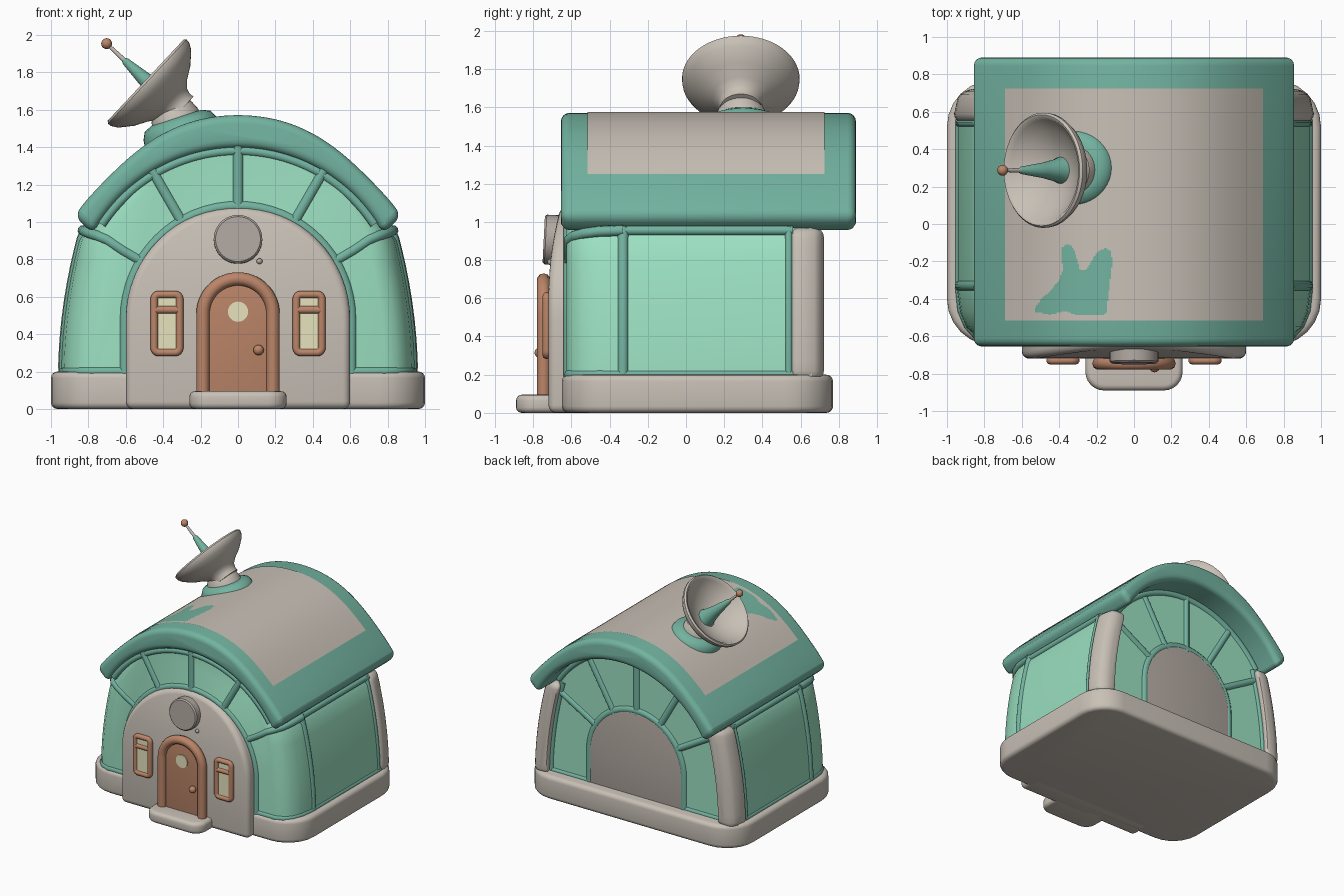
import bpy, bmesh, math
from mathutils import Vector

if "Cube" in bpy.data.objects:
    bpy.data.objects.remove(bpy.data.objects["Cube"])


def material(name, rgb):
    m = bpy.data.materials.new(name)
    m.diffuse_color = (*rgb, 1)
    m.use_nodes = True
    m.node_tree.nodes["Principled BSDF"].inputs["Base Color"].default_value = m.diffuse_color
    return m


GREY = material("warm grey", (0.58, 0.53, 0.47))
DARK = material("dull grey", (0.44, 0.39, 0.355))
TEAL = material("teal", (0.17, 0.45, 0.35))
MINT = material("mint", (0.33, 0.75, 0.54))
BROWN = material("brown", (0.5, 0.235, 0.14))
CREAM = material("pale yellow", (0.85, 0.82, 0.55))


def finish(name, bm, *mats):
    bmesh.ops.recalc_face_normals(bm, faces=bm.faces[:])
    me = bpy.data.meshes.new(name)
    bm.to_mesh(me)
    bm.free()
    for m in mats:
        me.materials.append(m)
    ob = bpy.data.objects.new(name, me)
    bpy.context.collection.objects.link(ob)
    return ob


def prism(name, pts, lo, hi, mat, bevel=0.0, axis='y', warp=None):
    """Extrude an outline along y (or z) and round its sharp edges."""
    bm = bmesh.new()
    at = (lambda p, d: (p[0], d, p[1])) if axis == 'y' else (lambda p, d: (p[0], p[1], d))
    a = [bm.verts.new(at(p, lo)) for p in pts]
    b = [bm.verts.new(at(p, hi)) for p in pts]
    bm.faces.new(a)
    bm.faces.new(b[::-1])
    for i in range(len(pts)):
        j = (i + 1) % len(pts)
        bm.faces.new((a[i], b[i], b[j], a[j]))
    bmesh.ops.recalc_face_normals(bm, faces=bm.faces[:])
    if bevel:
        sharp = [e for e in bm.edges if e.calc_face_angle(0) > 0.6]
        bmesh.ops.bevel(bm, geom=sharp, offset=bevel, segments=4, profile=0.5, affect='EDGES')
    if warp:
        for v in bm.verts:
            v.co += Vector(warp(*v.co))
    return finish(name, bm, mat)


def tube(name, pts, r, mat, closed=False):
    cu = bpy.data.curves.new(name, 'CURVE')
    cu.dimensions = '3D'
    cu.bevel_depth, cu.bevel_resolution, cu.use_fill_caps = r, 3, True
    sp = cu.splines.new('POLY')
    sp.points.add(len(pts) - 1)
    for q, p in zip(sp.points, pts):
        q.co = (*p, 1)
    sp.use_cyclic_u = closed
    tmp = bpy.data.objects.new(name + "_path", cu)
    bpy.context.collection.objects.link(tmp)
    me = bpy.data.meshes.new_from_object(tmp.evaluated_get(bpy.context.evaluated_depsgraph_get()))
    bpy.data.objects.remove(tmp)
    me.materials.clear()
    me.materials.append(mat)
    bpy.context.collection.objects.link(bpy.data.objects.new(name, me))


def lathe(name, profile, mat, origin, axis, n=40):
    """Revolve (radius, distance) points around an axis."""
    rot = Vector((0, 0, 1)).rotation_difference(Vector(axis).normalized())
    bm = bmesh.new()
    rings = [[bm.verts.new(Vector(origin) + rot @ Vector((r * math.cos(t), r * math.sin(t), d)))
              for t in (2 * math.pi * k / n for k in range(n))] for r, d in profile]
    for a, b in zip(rings, rings[1:]):
        for k in range(n):
            j = (k + 1) % n
            bm.faces.new((a[k], a[j], b[j], b[k]))
    bmesh.ops.remove_doubles(bm, verts=bm.verts[:], dist=1e-5)
    return finish(name, bm, mat)


def ball(name, r, mat, at):
    prof = [(r * math.sin(math.pi * k / 10), -r * math.cos(math.pi * k / 10)) for k in range(11)]
    return lathe(name, prof, mat, at, (0, 0, 1), 16)


def arch(w, z0, zs, n=32):
    return [(w, z0)] + [(w * math.cos(math.pi * k / n), zs + w * math.sin(math.pi * k / n))
                        for k in range(n + 1)] + [(-w, z0)]


def rrect(x0, x1, z0, z1, r, n=6):
    out = []
    for cx, cz, a in ((x1 - r, z1 - r, 0), (x0 + r, z1 - r, 90), (x0 + r, z0 + r, 180), (x1 - r, z0 + r, 270)):
        out += [(cx + r * math.cos(math.radians(a + 90 * k / n)),
                 cz + r * math.sin(math.radians(a + 90 * k / n))) for k in range(n + 1)]
    return out


def side_x(z):  # half width of the house at a height
    return 0.945 - 0.105 * max(0, (z - 0.15) / 0.78) ** 2


# Plinth
prism("base", rrect(-1, 1, -0.65, 0.77, 0.25), 0, 0.2, GREY, 0.035, 'z')

# House body: arched section lofted along y, with rounded front corners
half = [(side_x(z), z) for z in [0.1 + 0.1 * k for k in range(9)]]
a0 = math.asin((0.95 - 0.55) / 0.92)
half += [(0.92 * math.cos(t), 0.53 + 0.92 * math.sin(t))
         for t in (a0 + (math.pi / 2 - a0) * k / 14 for k in range(15))]
section = half + [(-x, z) for x, z in half[-2::-1]]
bm = bmesh.new()
rings = [[bm.verts.new((x * (1 - inset), y, z)) for x, z in section] for y, inset in
         ((-0.625, 0.17), (-0.60, 0.10), (-0.55, 0.05), (-0.47, 0.015), (-0.36, 0), (0.66, 0))]
for a, b in zip(rings, rings[1:]):
    for i in range(len(section)):
        j = (i + 1) % len(section)
        bm.faces.new((a[i], a[j], b[j], b[i]))
bm.faces.new(rings[0])
bm.faces.new(rings[-1])
finish("body", bm, MINT)

# Rounded grey corner posts at the back, and teal trim half sunk into the walls
zs = [0.17 + 0.1 * k for k in range(9)]
YF, YB = -0.612, 0.648
for s, tag in ((1, "right"), (-1, "left")):
    post = [(s * (side_x(z) + 0.018), z) for z in zs] + [(s * (side_x(z) - 0.12), z) for z in zs[::-1]]
    prism("back_post_" + tag, post, 0.54, 0.722, GREY, 0.05,
          warp=lambda x, y, z: (-math.copysign(3.5 * max(0, y - 0.6) ** 2, x), 0, 0))
    tube("side_mullion_" + tag, [(s * (side_x(z) - 0.015), -0.33, z) for z in zs], 0.03, TEAL)
    for z in (0.2, 0.955):
        tube("side_rail_" + tag, [(s * (side_x(z) - 0.015), -0.34, z), (s * (side_x(z) - 0.015), 0.56, z)], 0.026, TEAL)
    tube("side_back_trim_" + tag, [(s * (side_x(z) - 0.01), 0.538, z) for z in zs], 0.02, TEAL)
    tube("corner_rail_" + tag, [(s * 0.5, YF, 0.78), (s * 0.62, YF, 0.85), (s * 0.7, YF, 0.905),
                                (s * 0.75, -0.588, 0.925), (s * 0.795, -0.535, 0.94),
                                (s * 0.82, -0.46, 0.95), (s * 0.83, -0.33, 0.955)], 0.028, TEAL)
    tube("front_sill_" + tag, [(s * 0.6, YF, 0.2), (s * 0.78, YF, 0.2), (s * 0.84, -0.59, 0.2), (s * 0.885, -0.54, 0.2),
                               (s * 0.918, -0.46, 0.2), (s * 0.93, -0.34, 0.2)], 0.026, TEAL)
    # Fan mullions, front and back
    c, d = math.cos(math.radians(60)) * s, math.sin(math.radians(60))
    tube("front_spoke_" + tag, [(c * 0.58, YF, 0.48 + d * 0.58), (c * 0.92, YF, 0.48 + d * 0.92)], 0.03, TEAL)
    for ang in (30, 60):
        c, d = math.cos(math.radians(ang)) * s, math.sin(math.radians(ang))
        tube("back_spoke_" + tag, [(c * 0.42, YB, 0.47 + d * 0.42), (c * 0.88, YB, 0.47 + d * 0.88)], 0.03, TEAL)
    tube("back_post_trim_" + tag, [(s * (side_x(z) - 0.135), YB, z) for z in zs], 0.03, TEAL)
    tube("back_sill_" + tag, [(s * 0.42, YB, 0.2), (s * 0.85, YB, 0.2)], 0.026, TEAL)
tube("front_spoke_middle", [(0, YF, 1.05), (0, YF, 1.42)], 0.03, TEAL)
tube("back_spoke_middle", [(0, YB, 0.88), (0, YB, 1.4)], 0.03, TEAL)
tube("front_arch_trim", [(x, YF, z) for x, z in arch(0.605, 0.18, 0.48)], 0.03, TEAL)
tube("back_arch_trim", [(x, YB, z) for x, z in arch(0.44, 0.18, 0.47)], 0.032, TEAL)

# Back arch panel
prism("back_arch_panel", arch(0.43, 0.15, 0.47), 0.6, 0.675, DARK, 0.008)

# Front facade, leaning back toward its top
prism("front_facade", arch(0.6, 0, 0.48), -0.72, -0.5, GREY, 0.04,
      warp=lambda x, y, z: (0, 0.28 * max(0, z - 0.6) ** 2, 0))
lathe("round_plaque", [(0, 0.07), (0.12, 0.07), (0.13, 0.06), (0.13, -0.03)], DARK, (0, -0.675, 0.905), (0, -1, 0.05))
ball("plaque_peg", 0.016, DARK, (0.115, -0.71, 0.79))


# Roof: curved teal slab with a grey panel and a painted patch
def arc(r, cz, xm, n=48, sag=0.0):
    t = math.asin(xm / r)
    xs = [r * math.sin(-t + 2 * t * k / n) for k in range(n + 1)]
    return [(x, cz + math.sqrt(r * r - x * x) - sag * math.sin(math.pi * min(1, abs(x) / 0.86) ** 3)) for x in xs]


outer, inner = arc(0.971, 0.6, 0.872, sag=0.04), arc(0.885, 0.51, 0.775)
prism("roof", outer + inner[::-1], -0.655, 0.89, TEAL, 0.045)
front_rim = arc(0.875, 0.505, 0.73)
tube("front_fan_trim", [(x, YF, z) for x, z in front_rim], 0.026, TEAL)
tube("back_fan_trim", [(x, YB, z) for x, z in front_rim], 0.03, TEAL)

PATCH = [(-.53, -.47), (-.525, -.44), (-.49, -.395), (-.44, -.35), (-.4, -.3), (-.38, -.24), (-.39, -.17), (-.39, -.13),
         (-.36, -.105), (-.33, -.12), (-.31, -.17), (-.29, -.24), (-.27, -.25), (-.25, -.24), (-.22, -.18), (-.19, -.145),
         (-.15, -.13), (-.125, -.145), (-.115, -.2), (-.13, -.33), (-.15, -.48), (-.18, -.49), (-.3, -.49),
         (-.37, -.465), (-.45, -.485)]


def in_patch(x, y):
    hit = False
    for (x0, y0), (x1, y1) in zip(PATCH, PATCH[1:] + PATCH[:1]):
        if (y0 > y) != (y1 > y) and x < x0 + (y - y0) * (x1 - x0) / (y1 - y0):
            hit = not hit
    return hit


bm = bmesh.new()
cols, rows = arc(0.976, 0.6, 0.69, 200, 0.04), 180
grid = [[bm.verts.new((x, -0.515 + 1.24 * k / rows, z)) for x, z in cols] for k in range(rows + 1)]
for a, b in zip(grid, grid[1:]):
    for i in range(len(cols) - 1):
        f = bm.faces.new((a[i], a[i + 1], b[i + 1], b[i]))
        c = f.calc_center_median()
        f.material_index = int(in_patch(c.x, c.y))
finish("roof_panel", bm, GREY, TEAL)

# Satellite dish, tilted up and to the left
C, AX = Vector((-0.485, 0.287, 1.75)), Vector((-0.73, 0, 0.683))
lathe("dish_mount", [(0.215, -0.08), (0.205, 0.0), (0.185, 0.04), (0.14, 0.06), (0, 0.065)], TEAL,
      (-0.31, 0.3, 1.5), (-0.3, 0, 0.94))
lathe("dish", [(0, -.13), (.07, -.125), (.14, -.1), (.21, -.06), (.27, -.01), (.283, .008), (.297, .012), (.308, 0),
               (.306, -.02), (.285, -.055), (.22, -.11), (.15, -.15), (.118, -.18), (.108, -.21), (.11, -.235),
               (0, -.24)], GREY, C, AX, 56)
lathe("dish_neck", [(0.14, -0.02), (0.13, 0.06), (0.112, 0.1), (0.09, 0.14), (0, 0.14)], GREY,
      (-0.32, 0.29, 1.51), (-0.3, 0, 0.94))
lathe("dish_cone", [(0.075, -0.135), (0.06, -0.09), (0.042, 0), (0.02, 0.16), (0.012, 0.175), (0, 0.175)], TEAL, C, AX, 20)
lathe("antenna_rod", [(0.013, 0.15), (0.009, 0.3)], GREY, C, AX, 12)
ball("antenna_tip", 0.029, BROWN, C + AX * 0.298)

# Door, frame, window, knob and step
prism("door", arch(0.175, 0.08, 0.5), -0.748, -0.68, BROWN, 0.008)
tube("door_frame", [(x, -0.745, z) for x, z in arch(0.187, 0.08, 0.508)], 0.036, BROWN)
lathe("door_window", [(0, 0.008), (0.054, 0.008), (0.054, -0.01)], CREAM, (0, -0.748, 0.52), (0, -1, 0), 24)
ball("door_knob", 0.028, BROWN, (0.11, -0.765, 0.315))
prism("doorstep", rrect(-0.26, 0.26, -0.89, -0.62, 0.1), 0, 0.095, GREY, 0.03, 'z')

# Two front windows with two panes each
for cx, tag in ((-0.38, "left"), (0.38, "right")):
    prism("window_back_" + tag, rrect(cx - 0.075, cx + 0.075, 0.295, 0.62, 0.02), -0.729, -0.68, BROWN)
    tube("window_frame_" + tag, [(x, -0.73, z) for x, z in rrect(cx - 0.068, cx + 0.068, 0.302, 0.612, 0.025)],
         0.021, BROWN, True)
    tube("window_bar_" + tag, [(cx - 0.07, -0.73, 0.53), (cx + 0.07, -0.73, 0.53)], 0.021, BROWN)
    prism("window_pane_low_" + tag, rrect(cx - 0.058, cx + 0.058, 0.31, 0.52, 0.01), -0.737, -0.728, CREAM)
    prism("window_pane_high_" + tag, rrect(cx - 0.058, cx + 0.058, 0.54, 0.604, 0.01), -0.737, -0.728, CREAM)

# Smooth shading that keeps hard edges
for ob in bpy.context.scene.objects:
    ob.select_set(ob.type == 'MESH')
    bpy.context.view_layer.objects.active = ob
bpy.ops.object.shade_smooth_by_angle(angle=math.radians(40))
